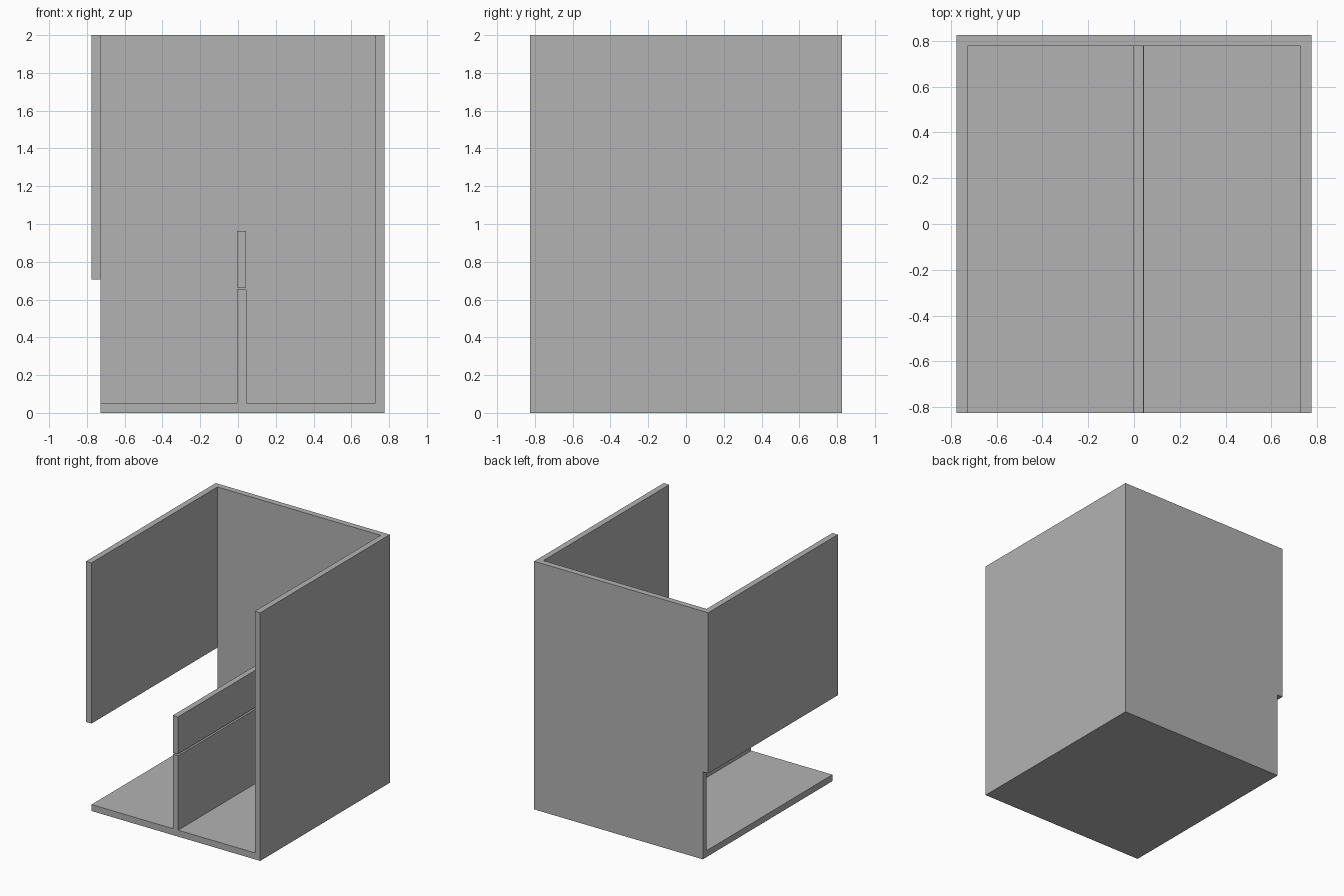
import bpy
from mathutils import Vector

cube = bpy.data.objects.get("Cube")
if cube:
    bpy.data.objects.remove(cube, do_unlink=True)

# Single plain grey
GREY = (0.448, 0.448, 0.448, 1.0)
grey = bpy.data.materials.new("plain_grey")
grey.use_nodes = True
grey.diffuse_color = GREY
grey.node_tree.nodes["Principled BSDF"].inputs["Base Color"].default_value = GREY


def panel(name, low, high):
    """Flat board between two opposite corners."""
    low, high = Vector(low), Vector(high)
    bpy.ops.mesh.primitive_cube_add(size=1, location=(low + high) / 2)
    board = bpy.context.object
    board.name = name
    board.scale = high - low
    bpy.ops.object.transform_apply(location=False, rotation=False, scale=True)
    board.data.materials.append(grey)
    return board


W, D, H = 0.776, 0.825, 2.0   # half width, half depth, height
T = 0.048                     # board thickness
IN = W - T                    # inner half width
BACK = D - T                  # inner face of the back
OPEN = 0.705                  # height of the side opening

# Outer boards
panel("floor", (-IN, -D, 0), (IN, BACK, T + 0.004))
panel("left_wall", (IN, -D, 0), (W, D, H))
panel("right_upper_wall", (-W, -D, OPEN), (-IN, D, H))
panel("back_wall", (-IN, BACK, 0), (IN, D, H))

# Centre divider in two boards with a thin gap between them
panel("lower_divider", (-0.004, -D, T), (0.044, BACK, 0.652))
panel("upper_divider", (-0.004, -D, 0.664), (0.042, BACK, 0.964))
